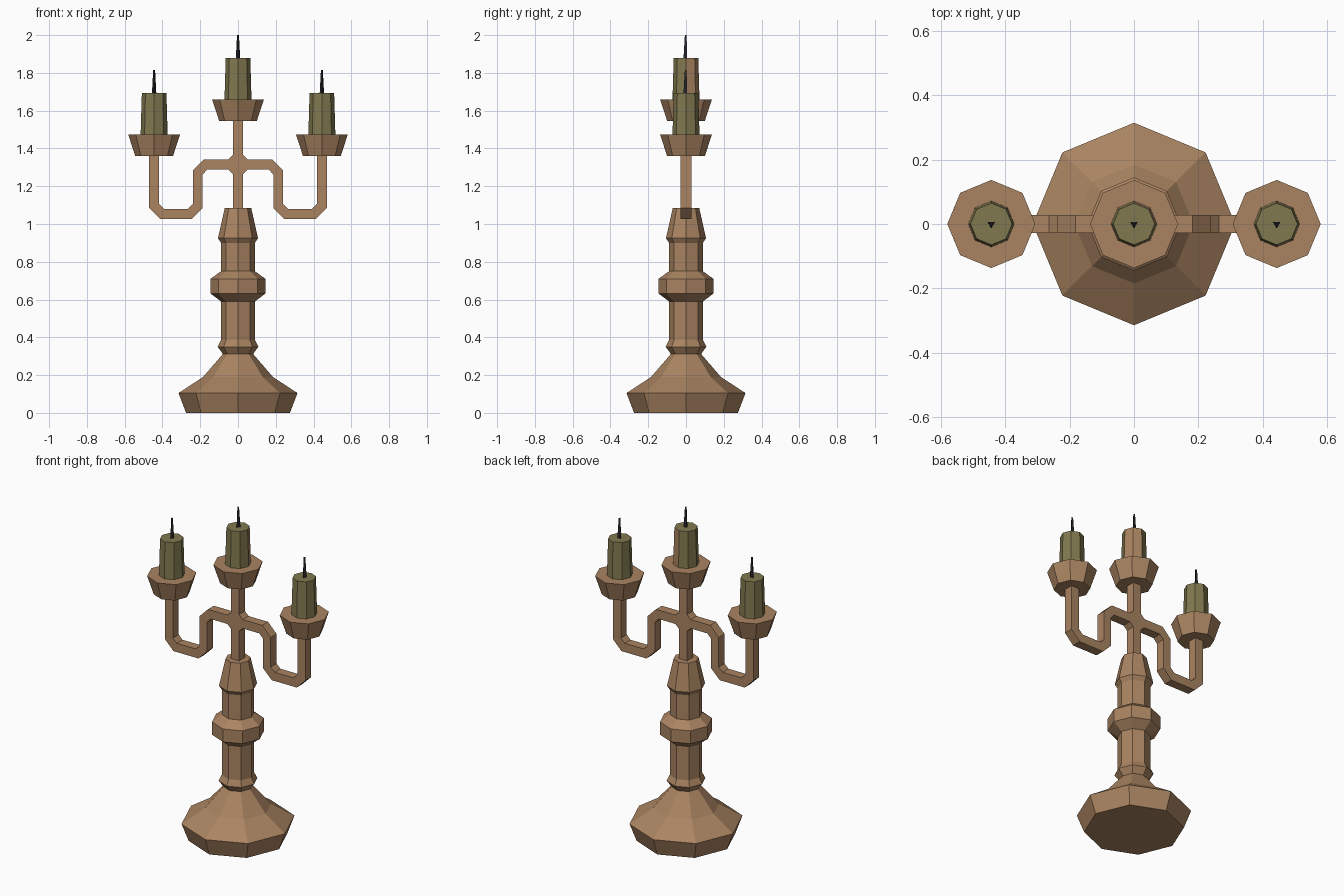
import bpy, bmesh
from math import cos, sin, pi, radians

if "Cube" in bpy.data.objects:
    bpy.data.objects.remove(bpy.data.objects["Cube"])


def material(name, rgb):
    m = bpy.data.materials.new(name)
    m.diffuse_color = (*rgb, 1)
    m.use_nodes = True
    m.node_tree.nodes["Principled BSDF"].inputs["Base Color"].default_value = m.diffuse_color
    return m


BRASS = material("brass", (0.40, 0.23, 0.12))
WAX = material("wax", (0.22, 0.19, 0.08))
WICK = material("charred", (0.02, 0.02, 0.025))


def finish(name, bm, *mats):
    bmesh.ops.recalc_face_normals(bm, faces=bm.faces)
    me = bpy.data.meshes.new(name)
    bm.to_mesh(me)
    bm.free()
    for m in mats:
        me.materials.append(m)
    ob = bpy.data.objects.new(name, me)
    bpy.context.collection.objects.link(ob)
    return ob


def lathe(name, profile, mat, x=0, sides=8, start=0):
    """Closed faceted solid from (radius, z) points."""
    bm = bmesh.new()
    rings = []
    for r, z in profile:
        angles = [start + 2 * pi * i / sides for i in range(sides)]
        rings.append([bm.verts.new((x + r * cos(a), r * sin(a), z)) for a in angles])
    for lo, hi in zip(rings, rings[1:]):
        for i in range(sides):
            j = (i + 1) % sides
            bm.faces.new((lo[i], lo[j], hi[j], hi[i]))
    bm.faces.new(rings[0][::-1])
    bm.faces.new(rings[-1])
    return finish(name, bm, mat)


# Foot and turned column
lathe("base_and_column", [
    (0.275, 0), (0.315, 0.105), (0.185, 0.19), (0.08, 0.312), (0.108, 0.35),
    (0.09, 0.385), (0.09, 0.59), (0.145, 0.632), (0.145, 0.71), (0.09, 0.75),
    (0.09, 0.90), (0.106, 0.925), (0.07, 1.085)], BRASS)

# Stem and both arms: half outline in x/z, mirrored and given thickness
half = [
    (0.027, 1.03), (0.027, 1.265), (0.052, 1.288), (0.163, 1.288), (0.187, 1.262),
    (0.187, 1.085), (0.245, 1.027), (0.413, 1.027), (0.471, 1.085), (0.471, 1.38),
    (0.417, 1.38), (0.417, 1.105), (0.391, 1.08), (0.265, 1.08), (0.239, 1.105),
    (0.239, 1.284), (0.182, 1.342), (0.052, 1.342), (0.027, 1.366), (0.027, 1.57)]
outline = half + [(-x, z) for x, z in reversed(half)]
bm = bmesh.new()
front = bm.faces.new([bm.verts.new((x, -0.028, z)) for x, z in outline])
ext = bmesh.ops.extrude_face_region(bm, geom=[front], use_keep_orig=True)
moved = [g for g in ext["geom"] if isinstance(g, bmesh.types.BMVert)]
bmesh.ops.translate(bm, verts=moved, vec=(0, 0.056, 0))
finish("stem_and_arms", bm, BRASS)

# Cup, candle and wick on each holder
for side, x, z in (("left", -0.444, 1.36), ("centre", 0, 1.546), ("right", 0.444, 1.36)):
    lathe(side + "_cup", [(0.1, z), (0.137, z + 0.113)], BRASS, x)
    candle = lathe(side + "_candle", [(0.072, z + 0.1), (0.065, z + 0.334)], WAX, x)
    lathe(side + "_wick", [(0.014, z + 0.32), (0.006, z + 0.454)], WICK, x, 3, radians(-90))
    if side == "centre":
        # Rear right facets of the middle candle are brown
        candle.data.materials.append(BRASS)
        for p in candle.data.polygons:
            if abs(p.normal.z) < 0.5 and p.normal.x > 0.2 and p.normal.y > 0.2:
                p.material_index = 1
